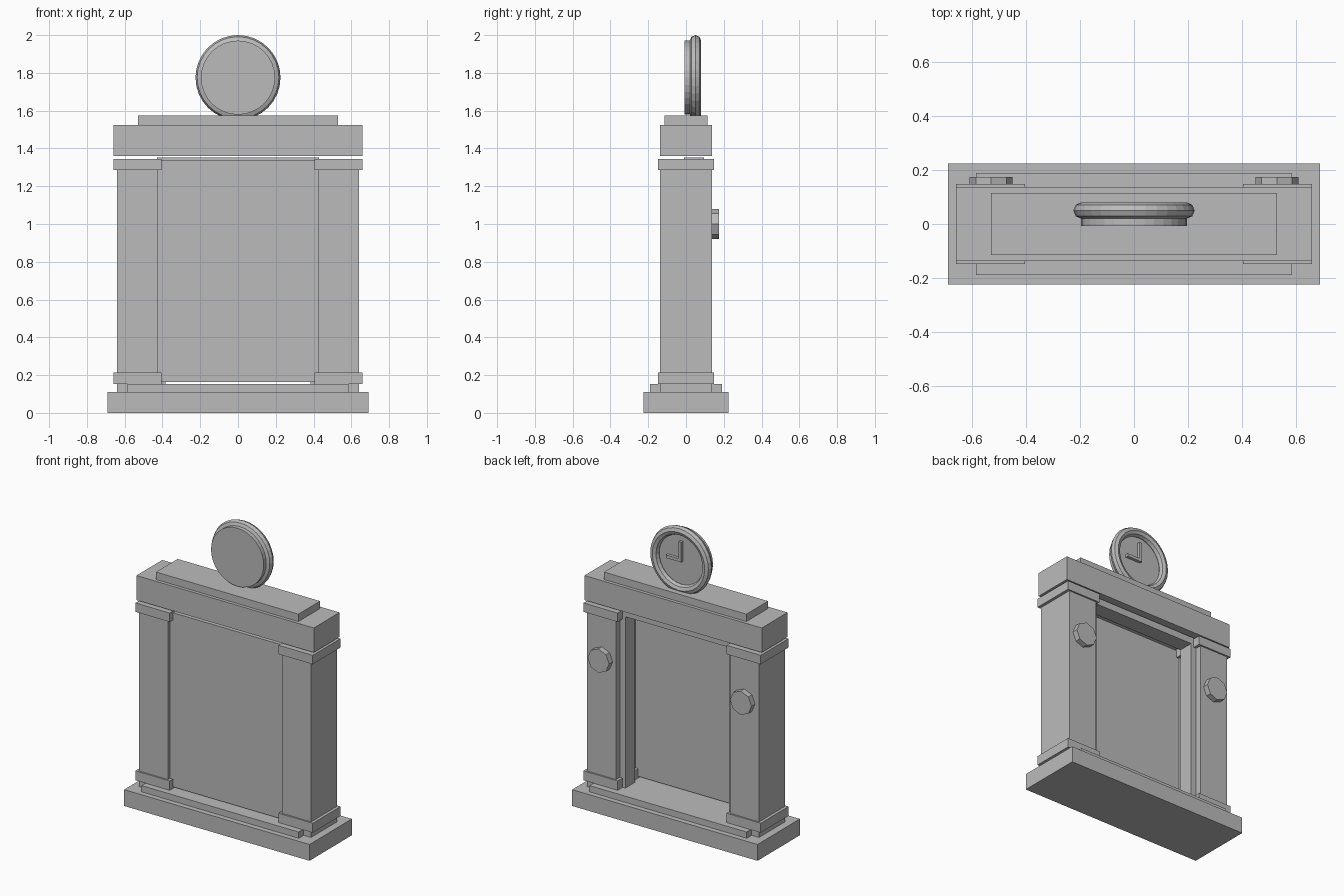
import bpy
import math

cube = bpy.data.objects.get("Cube")
if cube:
    bpy.data.objects.remove(cube, do_unlink=True)

stone = bpy.data.materials.new("grey_stone")
stone.use_nodes = True
GREY = (0.5, 0.5, 0.5, 1)
stone.diffuse_color = GREY
stone.node_tree.nodes["Principled BSDF"].inputs["Base Color"].default_value = GREY


def finish(name):
    ob = bpy.context.object
    ob.name = name
    ob.data.materials.clear()
    ob.data.materials.append(stone)
    return ob


def box(name, x, y, z):
    """Box from (low, high) ranges on each axis."""
    lo, hi = zip(x, y, z)
    bpy.ops.mesh.primitive_cube_add(size=1, location=[(a + b) / 2 for a, b in zip(lo, hi)])
    ob = finish(name)
    ob.scale = [b - a for a, b in zip(lo, hi)]
    return ob


def disc(name, radius, sides, x, y, z):
    """Cylinder lying along the y axis."""
    bpy.ops.mesh.primitive_cylinder_add(
        vertices=sides, radius=radius, depth=y[1] - y[0],
        location=(x, (y[0] + y[1]) / 2, z), rotation=(math.pi / 2, 0, 0))
    return finish(name)


def sym(v):
    return (-v, v)


# Stepped plinth
box("plinth", sym(0.69), sym(0.225), (0, 0.11))
box("plinth_step", sym(0.585), sym(0.19), (0.11, 0.152))

# Pillars with foot and cap blocks, inner jambs and round bosses on the back
for side, s in (("left", 1), ("right", -1)):
    def span(a, b):
        return tuple(sorted((s * a, s * b)))

    box(side + "_pillar", span(0.425, 0.64), sym(0.137), (0.11, 1.34))
    box(side + "_pillar_foot", span(0.405, 0.66), sym(0.148), (0.152, 0.215))
    box(side + "_pillar_cap", span(0.405, 0.66), sym(0.148), (1.285, 1.345))
    box(side + "_jamb", span(0.385, 0.43), (-0.01, 0.095), (0.152, 1.352))
    disc(side + "_boss", 0.08, 8, s * 0.53, (0.13, 0.175), 1.0)

# Recessed front panel and the rail behind it
box("front_panel", sym(0.428), (-0.115, -0.07), (0.163, 1.335))
box("top_rail", sym(0.386), (-0.01, 0.095), (1.305, 1.352))

# Lintel and crown slab
box("lintel", sym(0.66), sym(0.137), (1.36, 1.525))
box("crown_slab", sym(0.53), sym(0.115), (1.525, 1.575))

# Round clock with rim and two hands on the back
CLOCK_Z = 1.775
disc("clock_face", 0.196, 32, 0, (-0.007, 0.045), CLOCK_Z)
bpy.ops.mesh.primitive_torus_add(
    major_radius=0.195, minor_radius=0.03, major_segments=32, minor_segments=8,
    location=(0, 0.05, CLOCK_Z), rotation=(math.pi / 2, 0, 0))
finish("clock_rim")
box("minute_hand", sym(0.01), (0.04, 0.065), (CLOCK_Z - 0.01, CLOCK_Z + 0.125))
box("hour_hand", (-0.01, 0.105), (0.04, 0.065), (CLOCK_Z - 0.01, CLOCK_Z + 0.01))
